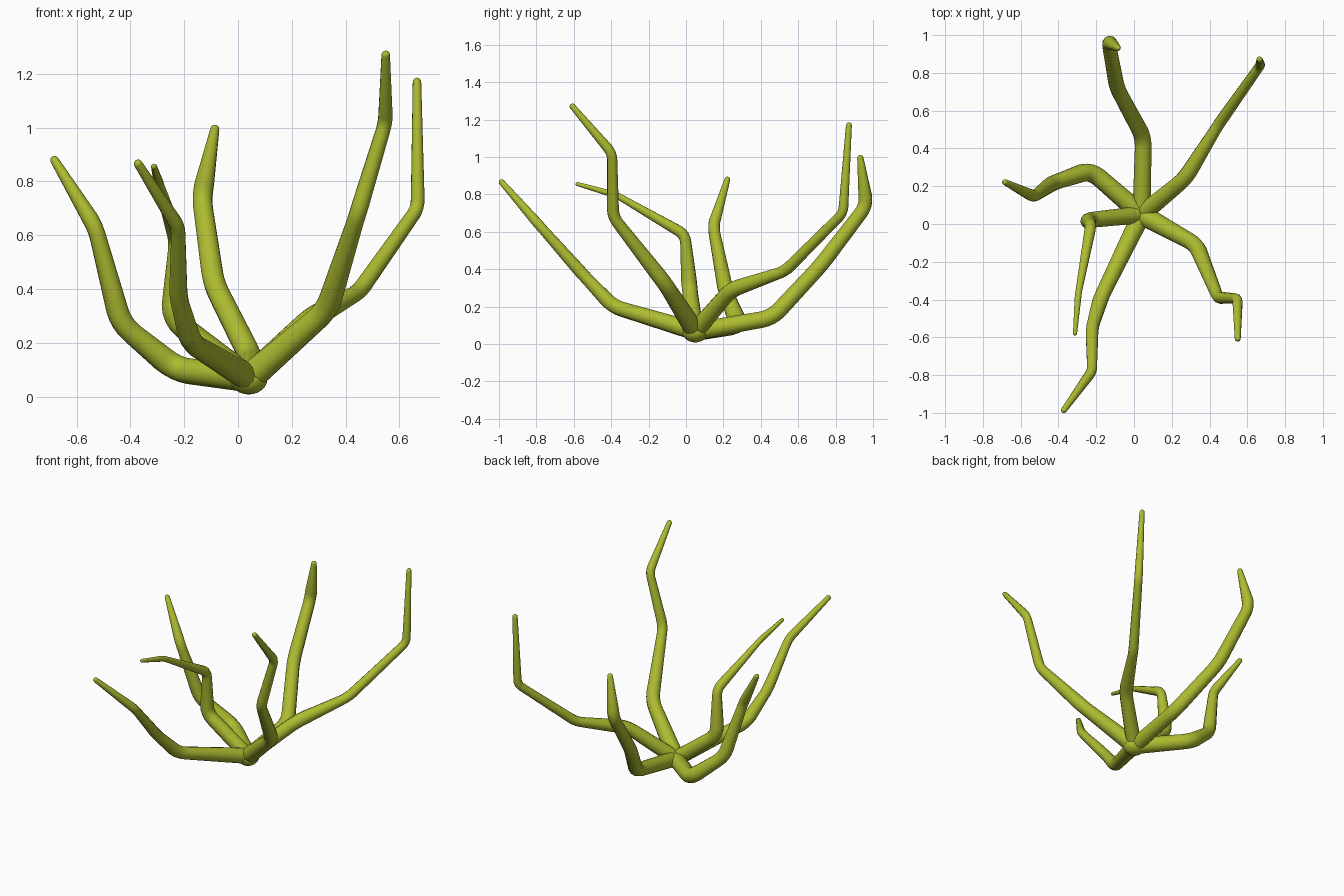
import bpy
from mathutils import Vector

if "Cube" in bpy.data.objects:
    bpy.data.objects.remove(bpy.data.objects["Cube"])

mat = bpy.data.materials.new("olive_green")
mat.diffuse_color = (0.42, 0.50, 0.03, 1)
mat.use_nodes = True
mat.node_tree.nodes["Principled BSDF"].inputs["Base Color"].default_value = mat.diffuse_color

HUB = (0.04, 0.05, 0.068)

# name: (joints after the hub, radius at each point including the hub)
BRANCHES = {
    "back_branch": ([(0.05, 0.46, 0.14), (-0.09, 0.72, 0.42),
                     (-0.135, 0.965, 0.74), (-0.083, 0.93, 1.01)],
                    (0.048, 0.044, 0.041, 0.037, 0.017)),
    "back_right_branch": ([(0.27, 0.24, 0.29), (0.45, 0.53, 0.39),
                           (0.668, 0.84, 0.70), (0.665, 0.872, 1.185)],
                          (0.048, 0.042, 0.031, 0.026, 0.016)),
    "left_branch": ([(-0.23, 0.285, 0.10), (-0.435, 0.215, 0.27),
                     (-0.53, 0.145, 0.63), (-0.69, 0.225, 0.892)],
                    (0.052, 0.048, 0.041, 0.031, 0.016)),
    "short_left_branch": ([(-0.245, 0.02, 0.29), (-0.228, -0.005, 0.585),
                           (-0.295, -0.37, 0.795), (-0.313, -0.59, 0.858)],
                          (0.046, 0.042, 0.030, 0.018, 0.011)),
    "front_branch": ([(-0.175, -0.39, 0.20), (-0.222, -0.55, 0.37),
                      (-0.222, -0.78, 0.63), (-0.378, -0.995, 0.876)],
                     (0.050, 0.040, 0.034, 0.027, 0.016)),
    "front_right_branch": ([(0.33, -0.11, 0.32), (0.445, -0.39, 0.68),
                            (0.548, -0.395, 1.02), (0.549, -0.617, 1.282)],
                           (0.054, 0.043, 0.032, 0.027, 0.016)),
}


def rounded_path(pts, radii):
    """Path of (point, radius) with soft bends and a rounded tip."""
    p = [Vector(q) for q in pts]
    out = [(p[0], radii[0])]
    for i in range(1, len(p) - 1):
        a, b, c = p[i - 1], p[i], p[i + 1]
        d = 1.3 * radii[i]
        s = b + (a - b).normalized() * d
        e = b + (c - b).normalized() * d
        mid = b + ((s + e) / 2 - b) * 0.1
        for k in range(5):
            t = k / 4
            out.append((s * (1 - t) ** 2 + mid * 2 * t * (1 - t) + e * t * t, radii[i]))
    r, end = radii[-1], p[-1]
    back = (p[-2] - end).normalized()
    for dist, f in ((1.0, 1.0), (0.5, 0.87), (0.15, 0.53), (0.0, 0.08)):
        out.append((end + back * r * dist, r * f))
    return out


def branch(name, pts, radii):
    path = rounded_path(pts, radii)
    cu = bpy.data.curves.new(name, "CURVE")
    cu.dimensions = "3D"
    cu.bevel_depth = 1.0
    cu.bevel_resolution = 4
    cu.use_fill_caps = True
    sp = cu.splines.new("POLY")
    sp.points.add(len(path) - 1)
    for pt, (co, r) in zip(sp.points, path):
        pt.co = (*co, 1)
        pt.radius = r
    sp.use_smooth = True
    ob = bpy.data.objects.new(name, cu)
    bpy.context.collection.objects.link(ob)
    cu.materials.append(mat)


for name, (joints, radii) in BRANCHES.items():
    branch(name, [HUB] + joints, radii)

# central knot where all branches meet
bpy.ops.mesh.primitive_uv_sphere_add(segments=20, ring_count=12, radius=1, location=HUB)
hub = bpy.context.object
hub.name = "hub"
hub.scale = (0.07, 0.07, 0.06)
hub.data.materials.append(mat)
bpy.ops.object.shade_smooth()
